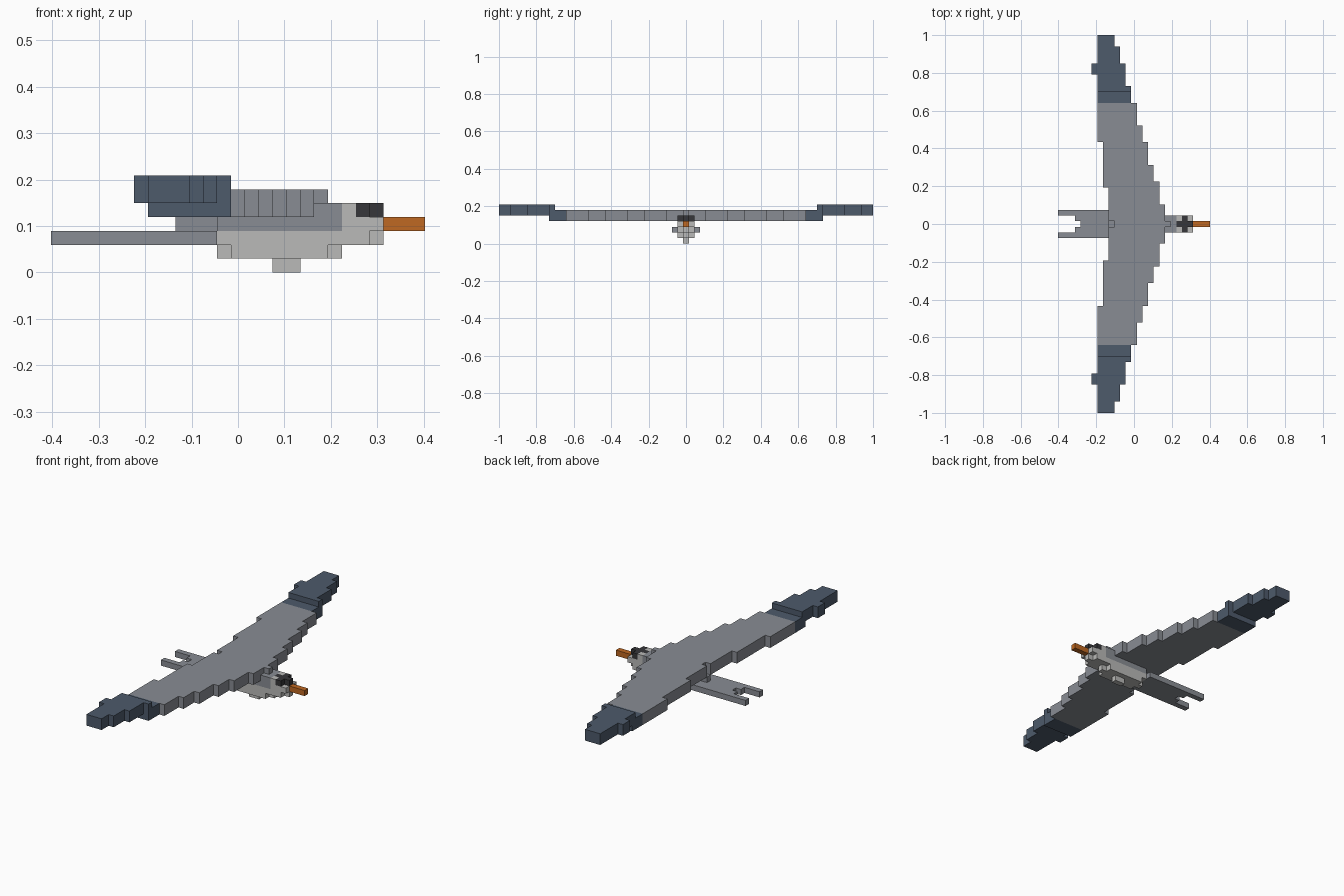
import bpy, bmesh

if "Cube" in bpy.data.objects:
    bpy.data.objects.remove(bpy.data.objects["Cube"], do_unlink=True)

V = 2 / 67      # edge length of one block
NOSE = 13.5     # blocks from tail end to the centre


def material(name, rgb):
    m = bpy.data.materials.new(name)
    m.use_nodes = True
    m.diffuse_color = (*rgb, 1)
    m.node_tree.nodes["Principled BSDF"].inputs["Base Color"].default_value = (*rgb, 1)
    return m


GREY = material("feather grey", (0.25, 0.265, 0.295))
LIGHT = material("belly light grey", (0.49, 0.49, 0.48))
BLUE = material("wingtip slate blue", (0.075, 0.103, 0.147))
DARK = material("crown charcoal", (0.037, 0.037, 0.041))
ORANGE = material("beak orange", (0.52, 0.14, 0.016))


def plate(name, outline, z0, z1, mat):
    """Extrude a flat outline, given in blocks, from z0 to z1."""
    bm = bmesh.new()
    base = bm.faces.new([bm.verts.new(((x - NOSE) * V, y * V, z0 * V)) for x, y in outline])
    top = bmesh.ops.extrude_face_region(bm, geom=[base])["geom"]
    verts = [g for g in top if isinstance(g, bmesh.types.BMVert)]
    bmesh.ops.translate(bm, verts=verts, vec=(0, 0, (z1 - z0) * V))
    bmesh.ops.recalc_face_normals(bm, faces=bm.faces)
    mesh = bpy.data.meshes.new(name)
    bm.to_mesh(mesh)
    bm.free()
    mesh.materials.append(mat)
    obj = bpy.data.objects.new(name, mesh)
    bpy.context.scene.collection.objects.link(obj)
    return obj


def box(name, x0, x1, y0, y1, z0, z1, mat):
    return plate(name, [(x0, y0), (x1, y0), (x1, y1), (x0, y1)], z0, z1, mat)


def stepped(name, spans, z0, z1, mat):
    """Symmetric plate from touching spans (x0, x1, half width)."""
    side = []
    for x0, x1, w in spans:
        side += [(x0, w), (x1, w)]
    return plate(name, side + [(x, -y) for x, y in reversed(side)], z0, z1, mat)


# Wing edges: (outer span, x of the edge) from the centre outwards
LEADING = [(0.5, 20), (3.5, 19), (7.5, 18), (10.5, 17), (14.5, 16), (17.5, 15),
           (21.5, 14), (24.5, 13), (28.5, 12), (31.5, 11), (33.5, 10)]
TRAILING = [(0.5, 10), (6.5, 9), (14.5, 8), (26.5, 7), (28.5, 6), (33.5, 7)]


def edge(steps, y0, y1):
    """Staircase points of one wing edge between two span positions."""
    pts, start = [], 0
    for end, x in steps:
        a, b = max(start, y0), min(end, y1)
        if a < b:
            pts += [(x, a), (x, b)]
        start = end
    return pts


def wing_outline(y0, y1):
    return edge(LEADING, y0, y1) + edge(TRAILING, y0, y1)[::-1]


def flip(points):
    return [(x, -y) for x, y in points]


# Main wing, one piece across the back
front, back = edge(LEADING, 0, 21.5)[1:], edge(TRAILING, 0, 21.5)[1:]
plate("wing", flip(front)[::-1] + front + back[::-1] + flip(back), 4, 6, GREY)

# Dark wing ends, with the tips one block higher
for side, turn in (("left", lambda p: p), ("right", flip)):
    plate(side + "_wing_band", turn(wing_outline(21.5, 24.5)), 4, 6, BLUE)
    plate(side + "_wing_tip", turn(wing_outline(23.5, 33.5)), 5, 7, BLUE)

# Forked tail
fork = [(12, 2.5), (0, 2.5), (0, 1.5), (3, 1.5), (3, 0.5), (4, 0.5)]
plate("tail", fork + flip(fork)[::-1], 2, 3, GREY)

# Back and neck
stepped("back", [(9, 12, 0.5), (12, 21, 1.5)], 3, 4, GREY)
box("neck", 19, 21, -1.5, 1.5, 4, 5, GREY)

# Belly, lower breast and keel
stepped("belly", [(12, 23, 1.5), (23, 24, 0.5)], 2, 3, LIGHT)
stepped("lower_breast", [(12, 13, 0.5), (13, 20, 1.5), (20, 21, 0.5)], 1, 2, LIGHT)
box("keel", 16, 18, -0.5, 0.5, 0, 1, LIGHT)

# Head with a dark cross-shaped crown
box("head", 21, 24, -1.5, 1.5, 3, 4, LIGHT)
for side, s in (("left", 1), ("right", -1)):
    box(side + "_nape", 21, 22, *sorted((0.5 * s, 1.5 * s)), 4, 5, LIGHT)
stepped("crown", [(21, 22, 0.5), (22, 23, 1.5), (23, 24, 0.5)], 4, 5, DARK)

# Beak
box("beak", 24, 27, -0.5, 0.5, 3, 4, ORANGE)
